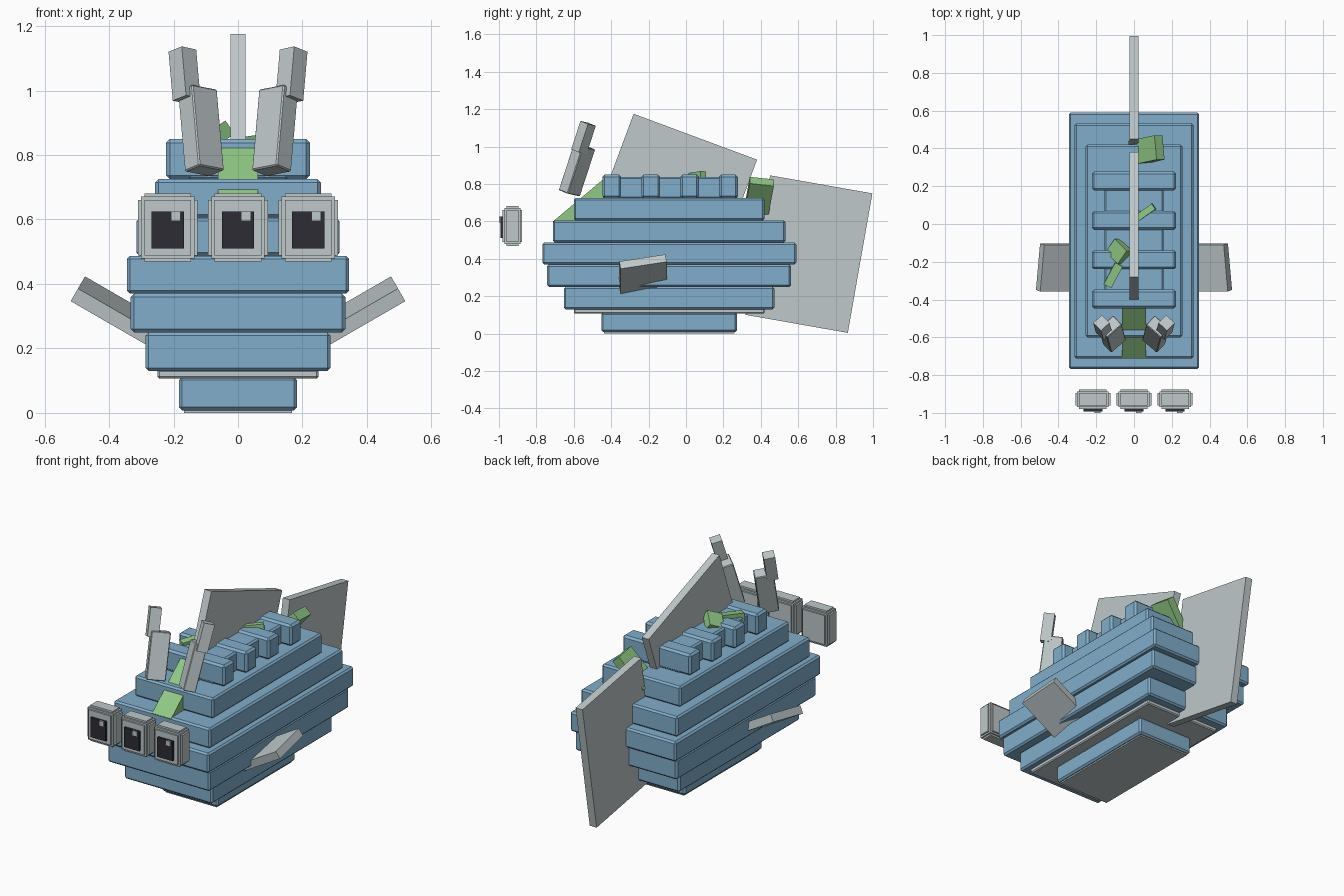
import bpy, bmesh
from math import radians
from mathutils import Euler, Matrix, Vector

cube = bpy.data.objects.get("Cube")
if cube:
    bpy.data.objects.remove(cube, do_unlink=True)


def material(name, rgb):
    m = bpy.data.materials.new(name)
    m.use_nodes = True
    m.diffuse_color = (*rgb, 1)
    m.node_tree.nodes["Principled BSDF"].inputs["Base Color"].default_value = (*rgb, 1)
    return m


BLUE = material("hide blue", (0.22, 0.42, 0.60))
GREY = material("pale grey", (0.52, 0.58, 0.59))
GREEN = material("weed green", (0.28, 0.58, 0.23))
BLACK = material("pupil black", (0.025, 0.025, 0.034))


def add_box(bm, centre, size, rot=(0, 0, 0)):
    # Twist about z first, then pitch about x, then roll about y
    turn = Euler([radians(a) for a in rot], 'ZXY').to_matrix().to_4x4()
    m = Matrix.Translation(centre) @ turn @ Matrix.Diagonal((*size, 1))
    bmesh.ops.create_cube(bm, size=1, matrix=m)


def finish(name, bm, mat):
    mesh = bpy.data.meshes.new(name)
    bm.to_mesh(mesh)
    bm.free()
    mesh.materials.append(mat)
    ob = bpy.data.objects.new(name, mesh)
    bpy.context.collection.objects.link(ob)
    return ob


def box(name, mat, centre, size, rot=(0, 0, 0), bevel=0):
    bm = bmesh.new()
    add_box(bm, centre, size, rot)
    if bevel:
        bmesh.ops.bevel(bm, geom=bm.edges[:], offset=bevel, segments=1, affect='EDGES')
    return finish(name, bm, mat)


def slab(name, mat, half_x, y0, y1, z0, z1, bevel=0.01):
    return box(name, mat, (0, (y0 + y1) / 2, (z0 + z1) / 2),
               (2 * half_x, y1 - y0, z1 - z0), bevel=bevel)


def stepped_box(name, mat, centre, size, step):
    # Box with one square notch along every edge
    bm = bmesh.new()
    for axis in range(3):
        s = Vector(size) - Vector((2 * step,) * 3)
        s[axis] = size[axis]
        add_box(bm, centre, s)
    for a in range(3):
        s = Vector(size) - Vector((step,) * 3)
        add_box(bm, centre, s)
        break
    return finish(name, bm, mat)


# Stacked body layers
slab("belly_plate", GREY, 0.168, -0.438, 0.258, 0, 0.012, 0)
slab("belly", BLUE, 0.183, -0.453, 0.273, 0.008, 0.112)
slab("belly_rim", GREY, 0.25, -0.60, 0.42, 0.107, 0.135, 0.006)
slab("body_lower", BLUE, 0.287, -0.653, 0.473, 0.13, 0.25)
slab("body_middle", BLUE, 0.333, -0.742, 0.562, 0.25, 0.37)
slab("body_widest", BLUE, 0.345, -0.768, 0.59, 0.37, 0.487)
slab("body_upper", BLUE, 0.315, -0.712, 0.532, 0.487, 0.605)
slab("back", BLUE, 0.257, -0.60, 0.42, 0.605, 0.725)
slab("spine", BLUE, 0.157, -0.445, 0.275, 0.72, 0.838)
for i in range(4):
    y = -0.397 + i * 0.208
    slab(f"spine_ridge_{i + 1}", BLUE, 0.223, y - 0.05, y + 0.05, 0.725, 0.85, 0.012)

# Three floating eyes
for side, x in (("right", -0.218), ("middle", 0), ("left", 0.218)):
    stepped_box(f"{side}_eye", GREY, (x, -0.928, 0.575), (0.185, 0.104, 0.212), 0.02)
    box(f"{side}_pupil", BLACK, (x, -0.983, 0.568), (0.1, 0.02, 0.115))
    box(f"{side}_glint", GREY, (x + 0.025, -0.986, 0.61), (0.03, 0.028, 0.03))

# Paired side fins and jointed horns
for side, s in (("left", 1), ("right", -1)):
    box(f"{side}_fin", GREY, (s * 0.367, -0.23, 0.31), (0.30, 0.25, 0.046), (10, -30 * s, 0))
    box(f"{side}_horn_base", GREY, (s * 0.115, -0.583, 0.876), (0.105, 0.07, 0.265),
        (-18, 5 * s, -43 * s), 0.004)
    box(f"{side}_horn_tip", GREY, (s * 0.166, -0.548, 1.048), (0.062, 0.06, 0.16),
        (-18, 5 * s, -45 * s))

# Dorsal and tail fins
tilt = Euler((radians(-20.4), 0, 0)).to_matrix()
top_middle = Vector((0, 0.05, 1.0525))
box("dorsal_fin", GREY, top_middle - tilt @ Vector((0, 0, 0.225)), (0.045, 0.704, 0.45), (-20.4, 0, 0))
box("tail_fin", GREY, (0, 0.6575, 0.425), (0.045, 0.555, 0.757), (-10, 0, 0))

# Weed patches growing on the back
box("brow_weed", GREEN, (0, -0.546, 0.673), (0.125, 0.35, 0.1), (40, 0, 0))
box("rear_weed", GREEN, (0.065, 0.39, 0.73), (0.22, 0.13, 0.055), (0, -50, 8))
box("middle_weed", GREEN, (0.06, 0.06, 0.837), (0.115, 0.035, 0.05), (0, -8, 35))
box("side_weed", GREEN, (-0.08, -0.145, 0.848), (0.10, 0.09, 0.05), (0, -35, -40))
box("front_weed", GREEN, (-0.11, -0.27, 0.838), (0.045, 0.13, 0.045), (6, 0, -28))
